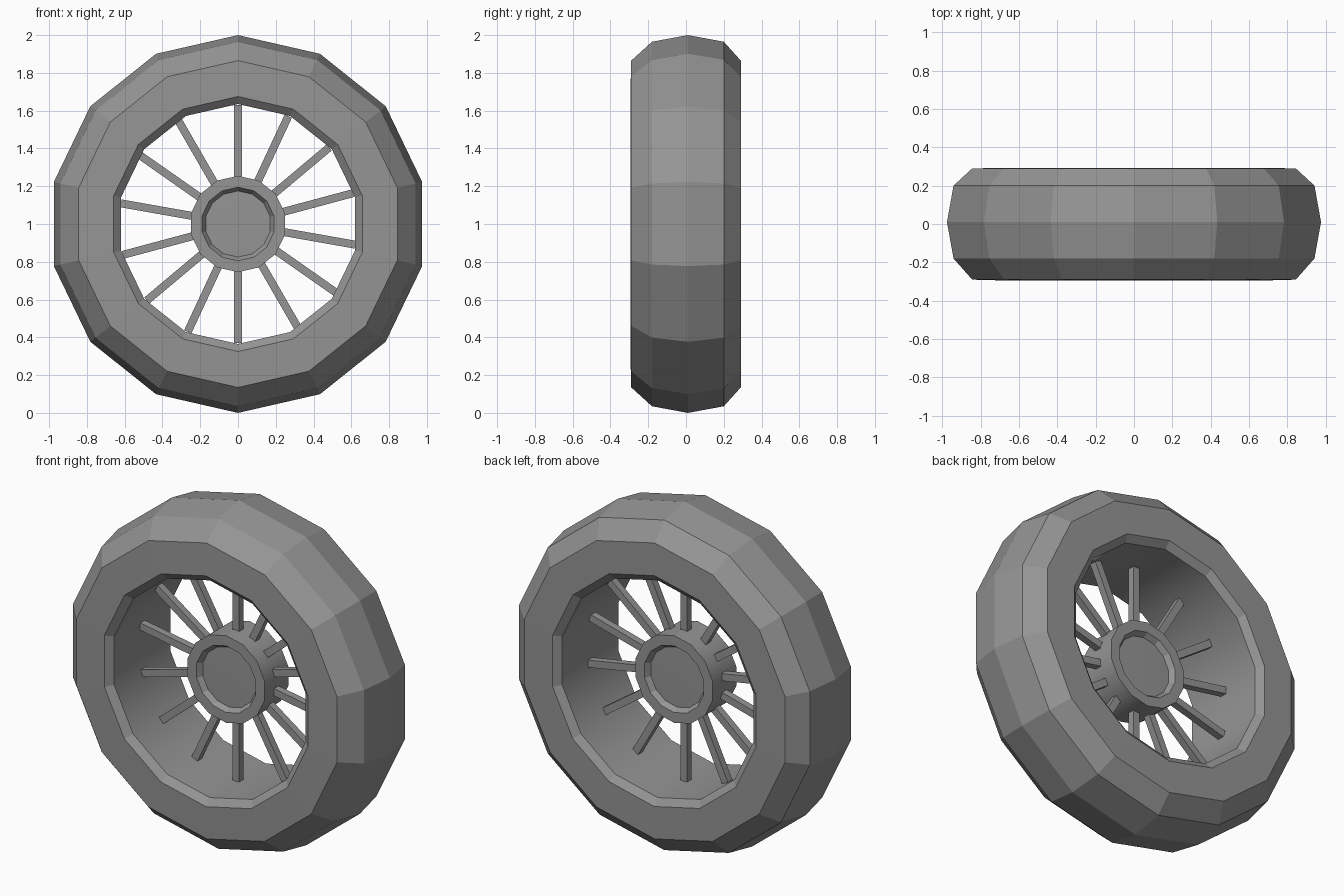
import bpy, bmesh, math
from mathutils import Matrix, Vector

cube = bpy.data.objects.get("Cube")
if cube:
    bpy.data.objects.remove(cube, do_unlink=True)

SIDES = 14
AXLE = Vector((0, 0, 1))

grey = bpy.data.materials.new("mid_grey")
grey.use_nodes = True
grey.diffuse_color = (0.3, 0.3, 0.3, 1)
grey.node_tree.nodes["Principled BSDF"].inputs["Base Color"].default_value = (0.3, 0.3, 0.3, 1)


def finish(name, bm):
    bmesh.ops.recalc_face_normals(bm, faces=bm.faces)
    mesh = bpy.data.meshes.new(name)
    bm.to_mesh(mesh)
    bm.free()
    mesh.materials.append(grey)
    obj = bpy.data.objects.new(name, mesh)
    bpy.context.collection.objects.link(obj)
    return obj


def lathe(name, profile, smooth, closed):
    """Turn (radius, y) points around the axle; smooth lists smooth bands."""
    bm = bmesh.new()
    rings = []
    for r, y in profile:
        ring = []
        for k in range(SIDES):
            a = math.tau * k / SIDES
            ring.append(bm.verts.new(AXLE + Vector((r * math.sin(a), y, r * math.cos(a)))))
        rings.append(ring)
    count = len(rings)
    for i in range(count if closed else count - 1):
        a, b = rings[i], rings[(i + 1) % count]
        for k in range(SIDES):
            n = (k + 1) % SIDES
            face = bm.faces.new((a[k], a[n], b[n], b[k]))
            face.smooth = i in smooth
    # Merge the points lying on the axle
    bmesh.ops.remove_doubles(bm, verts=bm.verts, dist=0.0005)
    return finish(name, bm)


# Tyre: faceted tread and walls, chamfered lips, smooth bore (last band)
lathe("tyre", [
    (0.635, -0.26), (0.675, -0.295), (0.865, -0.29), (0.965, -0.18),
    (1.0, 0.01), (0.965, 0.2), (0.865, 0.29), (0.675, 0.292), (0.635, 0.26),
], smooth={8}, closed=True)

# Hub: smooth drum with a recessed, faintly domed cap at both ends
half = [(0, -0.083), (0.175, -0.08), (0.195, -0.11), (0.255, -0.11)]
lathe("hub", half + [(r, -y) for r, y in reversed(half)],
      smooth={0, 3, 6}, closed=False)

# Spokes: square bars running right through the hub, fanned in equal steps
bm = bmesh.new()
for i in range(7):
    turn = Matrix.Rotation(math.radians(25 * i), 4, 'Y')
    size = Matrix.Diagonal((0.042, 0.042, 1.26, 1))
    bmesh.ops.create_cube(bm, size=1, matrix=Matrix.Translation(AXLE) @ turn @ size)
finish("spokes", bm)
